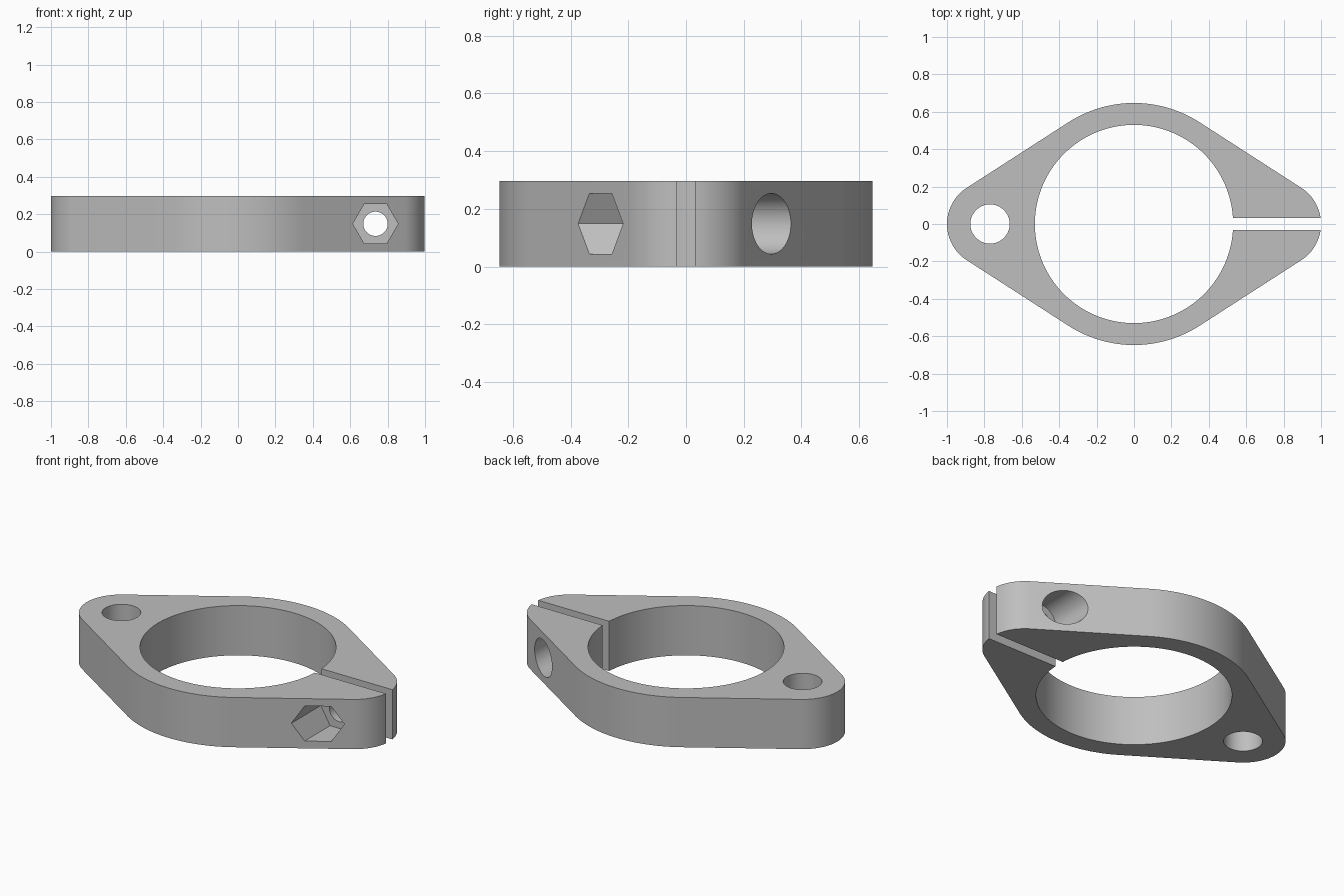
import bpy, bmesh
from math import acos, cos, sin, pi
from mathutils import Matrix, Vector

if "Cube" in bpy.data.objects:
    bpy.data.objects.remove(bpy.data.objects["Cube"], do_unlink=True)

HEIGHT = 0.297
MID = HEIGHT / 2
RING_R, BORE_R = 0.647, 0.53
LUG_X, LUG_R = 0.77, 0.23
BOLT_X, SEAT_Y = 0.735, 0.095


def add_object(name, bm):
    bmesh.ops.recalc_face_normals(bm, faces=bm.faces)
    mesh = bpy.data.meshes.new(name)
    bm.to_mesh(mesh)
    bm.free()
    obj = bpy.data.objects.new(name, mesh)
    bpy.context.collection.objects.link(obj)
    return obj


def cylinder(name, radius, depth, centre, sides=96, along_y=False):
    bm = bmesh.new()
    turn = Matrix.Rotation(pi / 2, 4, 'X') if along_y else Matrix()
    bmesh.ops.create_cone(bm, cap_ends=True, segments=sides, radius1=radius,
                          radius2=radius, depth=depth,
                          matrix=Matrix.Translation(centre) @ turn)
    return add_object(name, bm)


def box(name, size, centre):
    bm = bmesh.new()
    bmesh.ops.create_cube(bm, size=1, matrix=Matrix.Translation(centre)
                          @ Matrix.Diagonal((*size, 1)))
    return add_object(name, bm)


def arc(cx, radius, start, end, steps):
    angles = [start + (end - start) * i / steps for i in range(steps + 1)]
    return [(cx + radius * cos(a), radius * sin(a)) for a in angles]


# Clamp body: central ring and two lugs joined by tangent flanks
t = acos((RING_R - LUG_R) / LUG_X)
outline = (arc(LUG_X, LUG_R, -t, t, 32) + arc(0, RING_R, t, pi - t, 32)
           + arc(-LUG_X, LUG_R, pi - t, pi + t, 32)
           + arc(0, RING_R, pi + t, 2 * pi - t, 32))
bm = bmesh.new()
base = bm.faces.new([bm.verts.new((x, y, 0)) for x, y in outline])
top = bmesh.ops.extrude_face_region(bm, geom=[base], use_keep_orig=True)
bmesh.ops.translate(bm, vec=Vector((0, 0, HEIGHT)),
                    verts=[v for v in top["geom"] if isinstance(v, bmesh.types.BMVert)])
clamp = add_object("clamp_body", bm)

# Cutters: bore, mounting hole, slot, bolt hole, nut pocket, bolt head recess
pocket_y = SEAT_Y + 0.25
cutters = [
    cylinder("bore_cutter", BORE_R, 1, (0, 0, MID), 128),
    cylinder("mount_hole_cutter", 0.105, 1, (-LUG_X, 0, MID), 64),
    box("slot_cutter", (0.9, 0.062, 1), (0.85, 0, MID)),
    cylinder("bolt_hole_cutter", 0.065, 2, (BOLT_X, 0, MID), 48, True),
    cylinder("nut_pocket_cutter", 0.121, 0.5, (BOLT_X, -pocket_y, MID), 6, True),
    cylinder("head_recess_cutter", 0.105, 0.5, (BOLT_X, pocket_y, MID), 64, True),
]
# Point two corners of the nut pocket along x
nut = cutters[4].data
if max(v.co.x for v in nut.vertices) < BOLT_X + 0.115:
    pivot = Vector((BOLT_X, 0, MID))
    nut.transform(Matrix.Translation(pivot) @ Matrix.Rotation(pi / 6, 4, 'Y')
                  @ Matrix.Translation(-pivot))

for cutter in cutters:
    cutter.hide_render = True
    mod = clamp.modifiers.new(cutter.name, 'BOOLEAN')
    mod.operation = 'DIFFERENCE'
    mod.solver = 'EXACT'
    mod.object = cutter

# Bake the cuts and discard the cutters
bpy.context.view_layer.update()
graph = bpy.context.evaluated_depsgraph_get()
cut_mesh = bpy.data.meshes.new_from_object(clamp.evaluated_get(graph))
clamp.modifiers.clear()
clamp.data = cut_mesh
for cutter in cutters:
    bpy.data.objects.remove(cutter, do_unlink=True)

# Plain grey metal
grey = bpy.data.materials.new("plain_grey")
grey.use_nodes = True
colour = (0.52, 0.52, 0.52, 1)
grey.diffuse_color = colour
grey.node_tree.nodes["Principled BSDF"].inputs["Base Color"].default_value = colour
clamp.data.materials.clear()
clamp.data.materials.append(grey)

bpy.ops.object.select_all(action='DESELECT')
clamp.select_set(True)
bpy.context.view_layer.objects.active = clamp
bpy.ops.object.shade_smooth_by_angle(angle=pi / 6)
